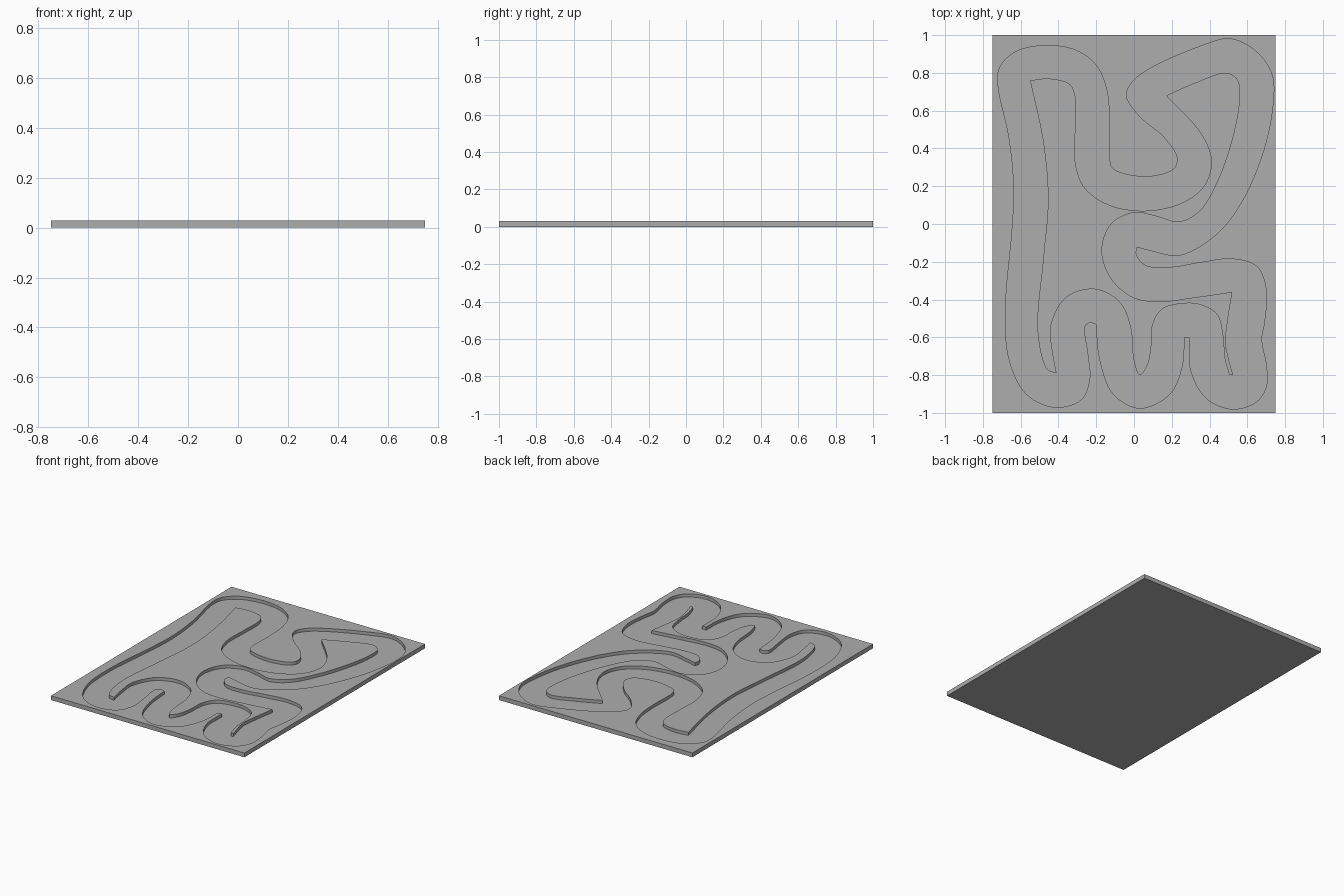
import bpy
import bmesh
from mathutils import Vector

WIDTH, LENGTH, HEIGHT = 1.5, 2.0, 0.03
FLOOR = 0.008          # height of the bottom of the track groove
STEPS = 7              # curve samples between neighbouring outline points

# Outlines in hundredths of a unit: smooth runs that meet at sharp corners.
outer_runs = [
    # hairpin tip, right-hand bends, lower right lobe
    [(1.5, -12), (1, -16), (6, -22), (19, -23), (35, -20.5), (52, -18.5),
     (65, -22.5), (70, -35), (69, -52), (67.5, -61), (70, -75), (70, -86),
     (65, -94), (52, -98), (38, -92), (30, -77), (29.5, -60)],
    [(29.5, -60), (26.5, -60)],
    # bottom middle lobe
    [(26.5, -60), (25.5, -75), (19, -90), (3, -97.5), (-11, -90),
     (-18, -72), (-20, -53)],
    # bottom left lobe, left side, top left lobe, centre bay, top right lobe
    [(-20, -53), (-23, -52), (-26, -54), (-24.5, -69), (-23.5, -82),
     (-28, -93), (-42, -97), (-57, -90), (-66, -72), (-68, -45),
     (-64.5, -3), (-63.5, 18), (-66, 45), (-72, 74), (-71, 83), (-63, 91),
     (-47, 94.5), (-31, 92), (-20, 84), (-14.5, 71), (-13, 55), (-13, 34),
     (-11, 29), (6, 25), (21, 29), (23, 35), (16, 46), (3, 57), (-4, 68),
     (-1, 75), (8, 82), (35, 94), (51, 98), (65, 91), (73, 79), (73.5, 63),
     (68, 37), (56, 10), (43, -6), (24, -16.5), (9, -14), (1.5, -12)],
]

inner_runs = [
    # top left arm and the bend beneath the centre bay
    [(-55, 76), (-45, 77), (-34, 74), (-31, 67), (-31, 52), (-31, 32),
     (-26, 19), (-13, 10), (6, 7), (25, 11), (37, 20), (41, 33), (36, 47),
     (17, 68)],
    # top right arm, sweeping back to the middle
    [(17, 68), (33, 75), (49, 80), (55, 76), (56, 66), (53, 48), (45, 24),
     (35, 7), (24, 1), (12, 4), (0, 6), (-12, 0), (-17, -14), (-12, -29),
     (0, -39), (14, -41), (31, -39), (52, -36)],
    # narrow lower right finger
    [(52, -36), (49.5, -52), (48.5, -63), (50, -71), (52.5, -80)],
    [(52.5, -80), (50.5, -80)],
    # arches along the bottom
    [(50.5, -80), (48, -71), (47, -59), (44, -48), (36, -43), (27, -42),
     (15, -45), (10, -53), (9, -66), (7, -75), (3, -80), (0, -73),
     (-2, -54), (-8, -41), (-21, -34.5), (-36, -39), (-44, -54),
     (-43, -68), (-41, -79)],
    # left edge of the island
    [(-41, -79), (-46, -77), (-51, -57), (-48, -18), (-45.5, 13),
     (-48, 43), (-55, 76)],
]


def smooth_run(points):
    """Centripetal spline through the points, without the last point."""
    pts = [Vector(p) / 100 for p in points]
    if len(pts) == 2:
        return pts[:1]
    pts = [2 * pts[0] - pts[1]] + pts + [2 * pts[-1] - pts[-2]]
    result = []
    for a, b, c, d in zip(pts, pts[1:], pts[2:], pts[3:]):
        ab, bc, cd = ((q - p).length ** 0.5 for p, q in ((a, b), (b, c), (c, d)))
        # Tangents at both ends of the span
        start = (c - b) + bc * ((b - a) / ab - (c - a) / (ab + bc))
        end = (c - b) + bc * ((d - c) / cd - (d - b) / (bc + cd))
        for i in range(STEPS):
            t = i / STEPS
            s = 1 - t
            result.append(b * (s * s * (1 + 2 * t)) + start * (t * s * s)
                          + c * (t * t * (1 + 2 * s)) - end * (s * t * t))
    return result


def make_loop(bm, outline, z):
    """Closed loop of edges at one height."""
    verts = [bm.verts.new((p.x, p.y, z)) for p in outline]
    edges = [bm.edges.new((v, w)) for v, w in zip(verts, verts[1:] + verts[:1])]
    return verts, edges


def fill(bm, *loops):
    """Flat surface bounded by the loops, inner loops becoming holes."""
    edges = [e for loop in loops for e in loop[1]]
    bmesh.ops.triangle_fill(bm, edges=edges, use_beauty=True, normal=(0, 0, 1))


def wall(bm, low, high):
    """Upright band between two matching loops."""
    a, b = low[0], high[0]
    for i in range(len(a)):
        bm.faces.new((a[i - 1], a[i], b[i], b[i - 1]))


outer = [p for run in outer_runs for p in smooth_run(run)]
inner = [p for run in inner_runs for p in smooth_run(run)]
x, y = WIDTH / 2, LENGTH / 2
border = [Vector(p) for p in ((-x, -y), (x, -y), (x, y), (-x, y))]

# Default object
cube = bpy.data.objects.get("Cube")
if cube:
    bpy.data.objects.remove(cube, do_unlink=True)

# Board with the winding groove sunk into its top
bm = bmesh.new()
base = make_loop(bm, border, 0)
rim = make_loop(bm, border, HEIGHT)
outer_top, outer_low = (make_loop(bm, outer, z) for z in (HEIGHT, FLOOR))
inner_top, inner_low = (make_loop(bm, inner, z) for z in (HEIGHT, FLOOR))

fill(bm, rim, outer_top)          # raised surround
fill(bm, inner_top)               # raised island
fill(bm, outer_low, inner_low)    # groove floor
bm.faces.new(base[0])             # underside
wall(bm, base, rim)
wall(bm, outer_low, outer_top)
wall(bm, inner_low, inner_top)
bmesh.ops.recalc_face_normals(bm, faces=bm.faces[:])

mesh = bpy.data.meshes.new("track_board")
bm.to_mesh(mesh)
bm.free()
board = bpy.data.objects.new("track_board", mesh)
bpy.context.collection.objects.link(board)

# Plain grey finish
grey = bpy.data.materials.new("plain_grey")
grey.use_nodes = True
colour = (0.42, 0.42, 0.42, 1)
grey.diffuse_color = colour
grey.node_tree.nodes["Principled BSDF"].inputs["Base Color"].default_value = colour
mesh.materials.append(grey)

# Smooth groove walls with crisp edges
bpy.ops.object.select_all(action="DESELECT")
board.select_set(True)
bpy.context.view_layer.objects.active = board
bpy.ops.object.shade_smooth_by_angle(angle=0.6)
